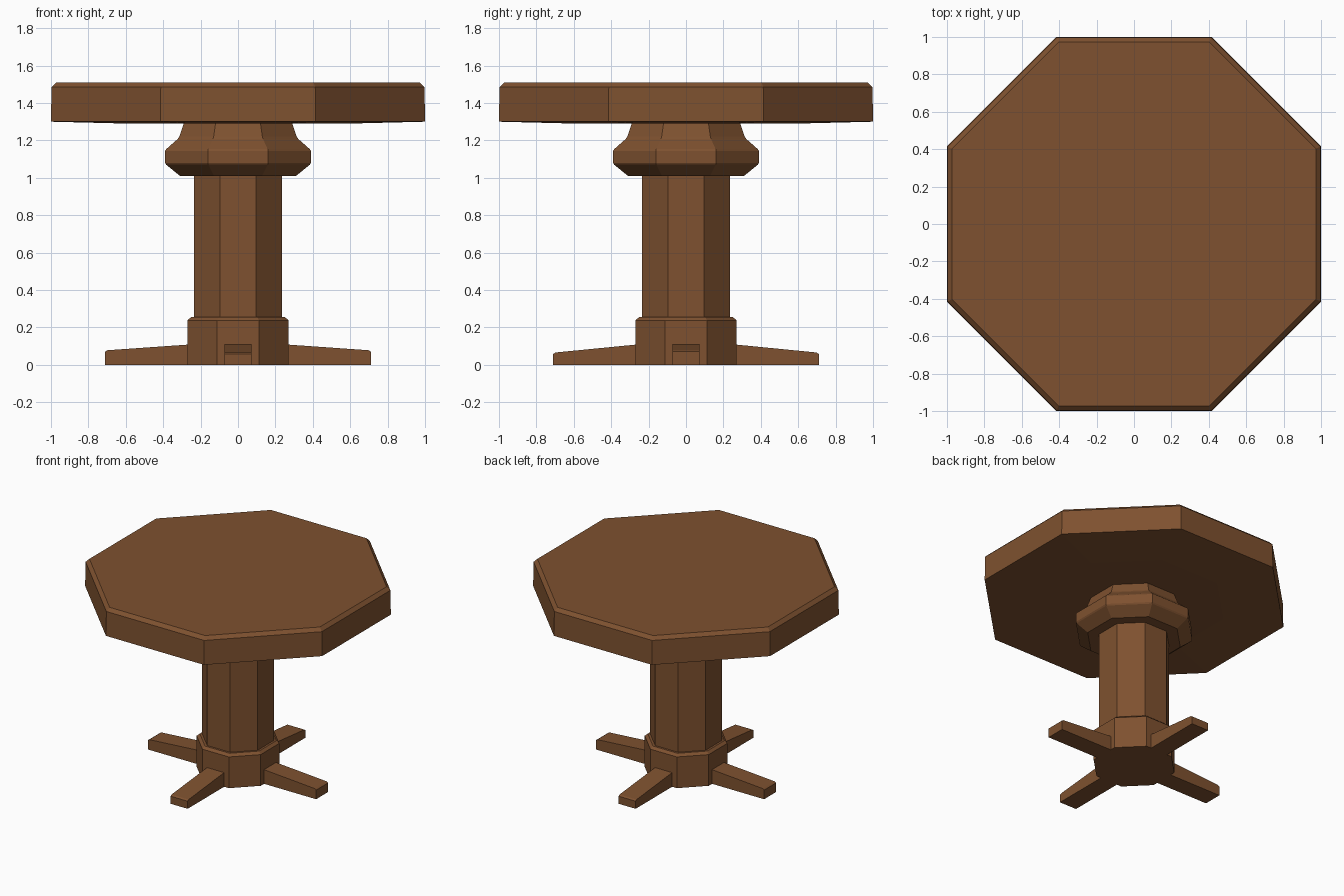
import bpy, bmesh, math
from mathutils import Matrix

if "Cube" in bpy.data.objects:
    bpy.data.objects.remove(bpy.data.objects["Cube"])

wood = bpy.data.materials.new("brown wood")
wood.diffuse_color = (0.21, 0.083, 0.029, 1)
wood.use_nodes = True
wood.node_tree.nodes["Principled BSDF"].inputs["Base Color"].default_value = wood.diffuse_color


def finish(name, bm):
    bmesh.ops.recalc_face_normals(bm, faces=bm.faces)
    me = bpy.data.meshes.new(name)
    bm.to_mesh(me)
    bm.free()
    me.materials.append(wood)
    ob = bpy.data.objects.new(name, me)
    bpy.context.collection.objects.link(ob)
    return ob


def octagon_stack(name, profile):
    """Closed eight-sided solid from (half width across flats, z) rings."""
    bm = bmesh.new()
    rings = []
    for a, z in profile:
        r = a / math.cos(math.pi / 8)
        rings.append([bm.verts.new((r * math.cos((i + 0.5) * math.pi / 4),
                                    r * math.sin((i + 0.5) * math.pi / 4), z))
                      for i in range(8)])
    for lo, hi in zip(rings, rings[1:]):
        for i in range(8):
            j = (i + 1) % 8
            bm.faces.new((lo[i], lo[j], hi[j], hi[i]))
    bm.faces.new(rings[0])
    bm.faces.new(rings[-1])
    return finish(name, bm)


def leg(name, angle, tip):
    """Tapered foot: side profile extruded across its width, then turned."""
    bm = bmesh.new()
    side = [(0.2, 0), (0.71, 0), (0.71, tip - 0.008), (0.698, tip), (0.27, 0.108), (0.2, 0.113)]
    f = bm.faces.new([bm.verts.new((x, -0.072, z)) for x, z in side])
    ext = bmesh.ops.extrude_face_region(bm, geom=[f])["geom"]
    bmesh.ops.translate(bm, vec=(0, 0.144, 0),
                        verts=[v for v in ext if isinstance(v, bmesh.types.BMVert)])
    bm.transform(Matrix.Rotation(angle, 4, "Z"))
    return finish(name, bm)


# Table top with chamfered rim and very slightly dished underside
octagon_stack("table_top", [(0.6, 1.29), (1.0, 1.30), (0.997, 1.485), (0.972, 1.51)])

# Collar under the top
octagon_stack("collar", [(0.31, 1.01), (0.384, 1.07), (0.39, 1.08), (0.39, 1.143),
                         (0.384, 1.153), (0.322, 1.208), (0.314, 1.22), (0.288, 1.295)])

# Column and base block
octagon_stack("column", [(0.234, 0.2), (0.234, 1.02)])
octagon_stack("base_block", [(0.27, 0), (0.27, 0.238), (0.25, 0.256)])

# Four feet
for k, (name, tip) in enumerate([("right_foot", 0.078), ("back_foot", 0.066),
                                 ("left_foot", 0.078), ("front_foot", 0.066)]):
    leg(name, k * math.pi / 2, tip)
